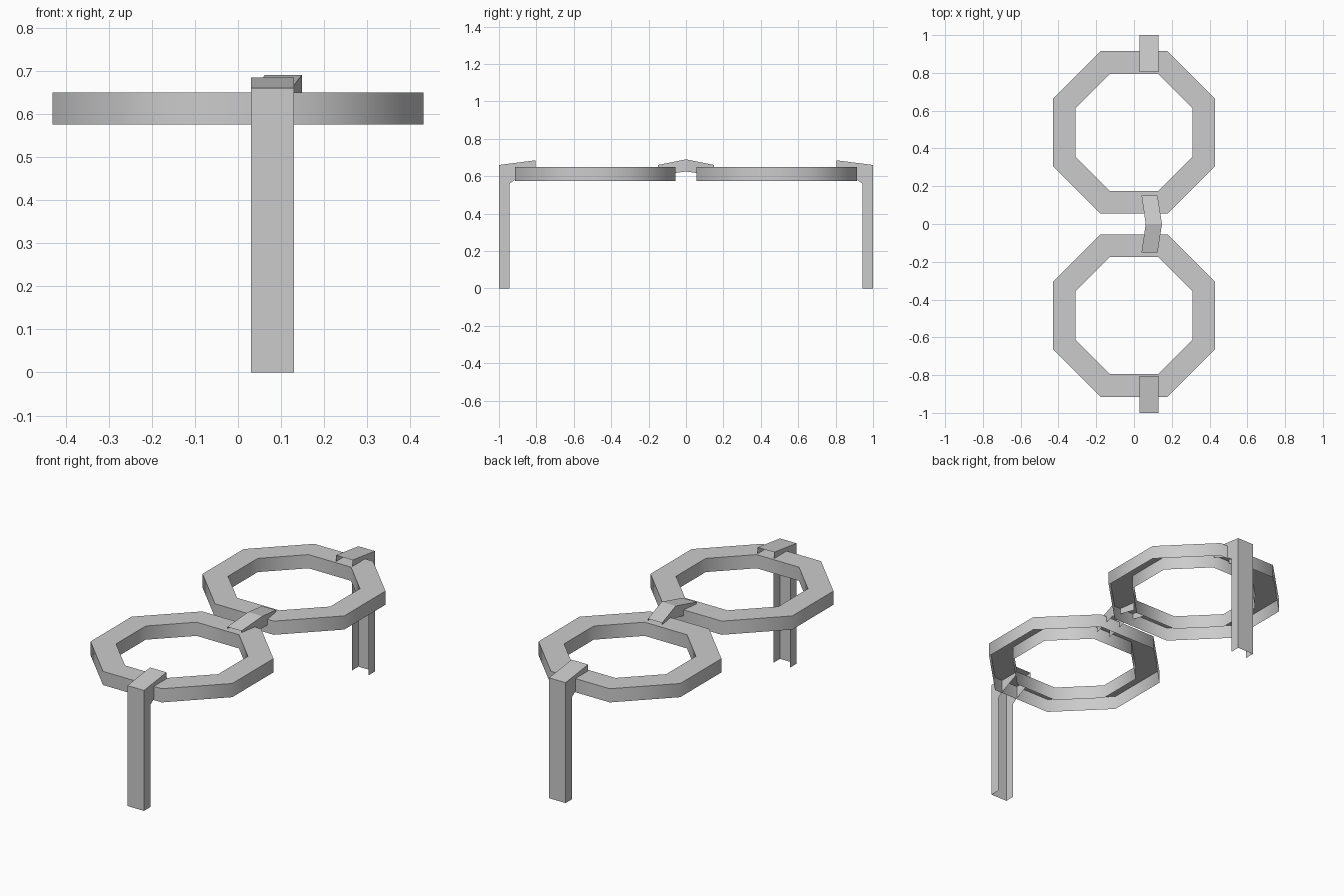
import bpy, bmesh, math

if "Cube" in bpy.data.objects:
    bpy.data.objects.remove(bpy.data.objects["Cube"])


def finish(name, bm, mirror):
    bmesh.ops.recalc_face_normals(bm, faces=bm.faces)
    me = bpy.data.meshes.new(name)
    bm.to_mesh(me)
    bm.free()
    ob = bpy.data.objects.new(name, me)
    bpy.context.collection.objects.link(ob)
    if mirror:
        mod = ob.modifiers.new("mirror", 'MIRROR')
        mod.use_axis = (False, True, False)
        mod.use_mirror_merge = False
    return ob


def channel(name, outer, inner, xs, mirror):
    """Open U channel: a plate along the outer path plus two side walls.
    outer / inner are (y, z) paths, xs the (left, right) pair per point."""
    bm = bmesh.new()
    rows = []
    for (yo, zo), (yi, zi), (a, b) in zip(outer, inner, xs):
        rows.append([bm.verts.new(p) for p in
                     ((a, yi, zi), (a, yo, zo), (b, yo, zo), (b, yi, zi))])
    for r, s in zip(rows, rows[1:]):
        for i in range(3):
            bm.faces.new((r[i], r[i + 1], s[i + 1], s[i]))
    return finish(name, bm, mirror)


# Octagonal lens rims: top and both walls, open underneath
bm = bmesh.new()
loops = []
for half, z in ((0.43, 0.575), (0.43, 0.65), (0.31, 0.65), (0.31, 0.575)):
    r = half / math.cos(math.pi / 8)
    loops.append([bm.verts.new((r * math.cos(math.pi * (2 * i + 1) / 8),
                                0.485 + r * math.sin(math.pi * (2 * i + 1) / 8), z))
                  for i in range(8)])
for a, b in zip(loops, loops[1:]):
    for i in range(8):
        j = (i + 1) % 8
        bm.faces.new((a[i], a[j], b[j], b[i]))
rims = finish("lens_rims", bm, True)
bpy.context.view_layer.objects.active = rims
rims.select_set(True)
bpy.ops.object.shade_smooth_by_angle(angle=math.radians(50))

# Temple arms with hinge, hollow on the inside
channel("temple_arms",
        [(1.0, 0.0), (1.0, 0.56), (1.0, 0.66), (0.805, 0.685)],
        [(0.945, 0.0), (0.945, 0.56), (0.915, 0.58), (0.805, 0.63)],
        [(0.03, 0.13)] * 4, True)

# Nose bridge, hollow underneath
channel("nose_bridge",
        [(-0.15, 0.66), (0.0, 0.69), (0.15, 0.66)],
        [(-0.15, 0.605), (0.0, 0.625), (0.15, 0.605)],
        [(0.04, 0.125), (0.062, 0.148), (0.04, 0.125)], False)
